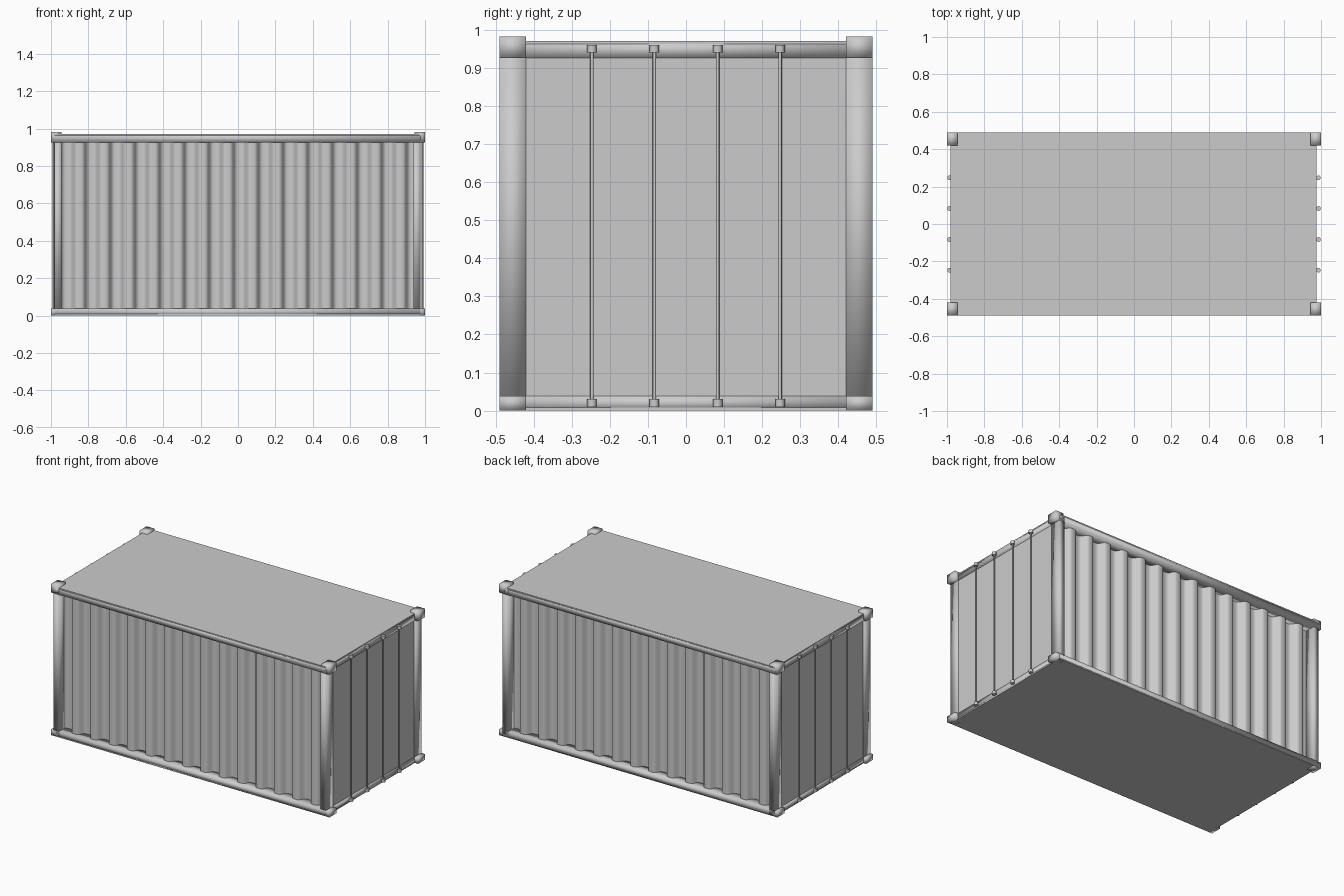
import bpy, bmesh, math
from mathutils import Matrix

cube = bpy.data.objects.get("Cube")
if cube:
    bpy.data.objects.remove(cube, do_unlink=True)

grey = bpy.data.materials.new("plain_grey")
grey.use_nodes = True
colour = (0.6, 0.6, 0.6, 1)
grey.diffuse_color = colour
grey.node_tree.nodes["Principled BSDF"].inputs["Base Color"].default_value = colour

LEFT, RIGHT = -0.982, 0.975      # ends of the frame
SIDE, INNER = 0.49, 0.42         # outer and inner faces of the side frame
ROOF, SILL, HEAD = 0.97, 0.038, 0.926
POST = 0.038


def finish(name, bm, smooth):
    """Turn a bmesh into a named grey object."""
    bmesh.ops.recalc_face_normals(bm, faces=bm.faces)
    for face in bm.faces:
        face.smooth = smooth
    mesh = bpy.data.meshes.new(name)
    bm.to_mesh(mesh)
    bm.free()
    mesh.materials.append(grey)
    ob = bpy.data.objects.new(name, mesh)
    bpy.context.collection.objects.link(ob)
    return ob


def box(name, x0, x1, y0, y1, z0, z1, smooth=False):
    bm = bmesh.new()
    place = Matrix.Translation(((x0 + x1) / 2, (y0 + y1) / 2, (z0 + z1) / 2))
    size = Matrix.Diagonal((x1 - x0, y1 - y0, z1 - z0, 1))
    bmesh.ops.create_cube(bm, size=1, matrix=place @ size)
    return finish(name, bm, smooth)


def rod(name, x, y, z0, z1, radius, sides=12):
    bm = bmesh.new()
    bmesh.ops.create_cone(bm, cap_ends=True, segments=sides, radius1=radius,
                          radius2=radius, depth=z1 - z0,
                          matrix=Matrix.Translation((x, y, (z0 + z1) / 2)))
    ob = finish(name, bm, True)
    for edge in ob.data.edges:
        flat = ob.data.vertices[edge.vertices[0]].co.z == ob.data.vertices[edge.vertices[1]].co.z
        edge.use_edge_sharp = flat
    return ob


def corrugated_wall(name, turn):
    """Wavy sheet with broad ridges and short steep flanks."""
    period, depth, middle, steps = 0.132, 0.022, 0.443, 16
    x0, x1 = LEFT + POST / 2, RIGHT - POST / 2
    count = int((x1 - x0) / period * steps)
    bm = bmesh.new()
    previous = None
    for i in range(count + 1):
        x = x0 + (x1 - x0) * i / count
        wave = math.tanh(2 * math.cos(math.tau * (x + 0.848) / period))
        y = -middle - depth * wave
        pair = [bm.verts.new((x * turn, y * turn, z)) for z in (SILL - 0.01, HEAD + 0.01)]
        if previous:
            bm.faces.new((previous[0], pair[0], pair[1], previous[1]))
        previous = pair
    ob = finish(name, bm, True)
    # keep the visible side facing outwards
    if ob.data.polygons[0].normal.y * turn > 0:
        ob.data.flip_normals()
    return ob


# Roof, floor and the two flat ends
box("roof", LEFT, RIGHT, -SIDE, SIDE, ROOF - 0.008, ROOF)
box("floor", LEFT, RIGHT, -SIDE, SIDE, 0, 0.008)
box("right_end_panel", RIGHT - 0.02, RIGHT - 0.003, -INNER, INNER, SILL, HEAD)
box("left_end_panel", LEFT + 0.003, LEFT + 0.02, -INNER, INNER, SILL, HEAD)

# Corrugated long walls
corrugated_wall("front_wall", 1)
corrugated_wall("back_wall", -1)

# Long rails along the front and back
for side, s in (("front", -1), ("back", 1)):
    ya, yb = sorted((s * SIDE, s * INNER))
    box(side + "_bottom_rail", LEFT, RIGHT, ya, yb, 0.002, SILL, True)
    box(side + "_top_rail", LEFT, RIGHT, ya, yb, HEAD, ROOF - 0.002, True)

# Short rails, posts, corner blocks and locking bars at each end
for end, e, face in (("left", -1, LEFT), ("right", 1, RIGHT)):
    xa, xb = sorted((face, face - e * POST))
    box(end + "_bottom_rail", xa, xb, -SIDE, SIDE, 0.001, SILL, True)
    box(end + "_top_rail", xa, xb, -SIDE, SIDE, HEAD, ROOF - 0.001, True)
    ca, cb = sorted((e * 1.0, e * 0.944))
    for side, s in (("front", -1), ("back", 1)):
        ya, yb = sorted((s * SIDE, s * INNER))
        box(f"{end}_{side}_post", xa, xb, ya, yb, SILL / 2, HEAD + 0.02, True)
        box(f"{end}_{side}_top_corner", ca, cb, ya, yb, HEAD, 0.982, True)
        box(f"{end}_{side}_bottom_corner", ca, cb, ya, yb, 0, SILL, True)
    for i, y in enumerate((-0.247, -0.083, 0.083, 0.247)):
        x = e * 0.986
        rod(f"{end}_locking_bar_{i + 1}", x, y, 0.02, 0.95, 0.0045)
        rod(f"{end}_lower_bracket_{i + 1}", x, y, 0.01, 0.03, 0.0125)
        rod(f"{end}_upper_bracket_{i + 1}", x, y, 0.94, 0.96, 0.0125)
